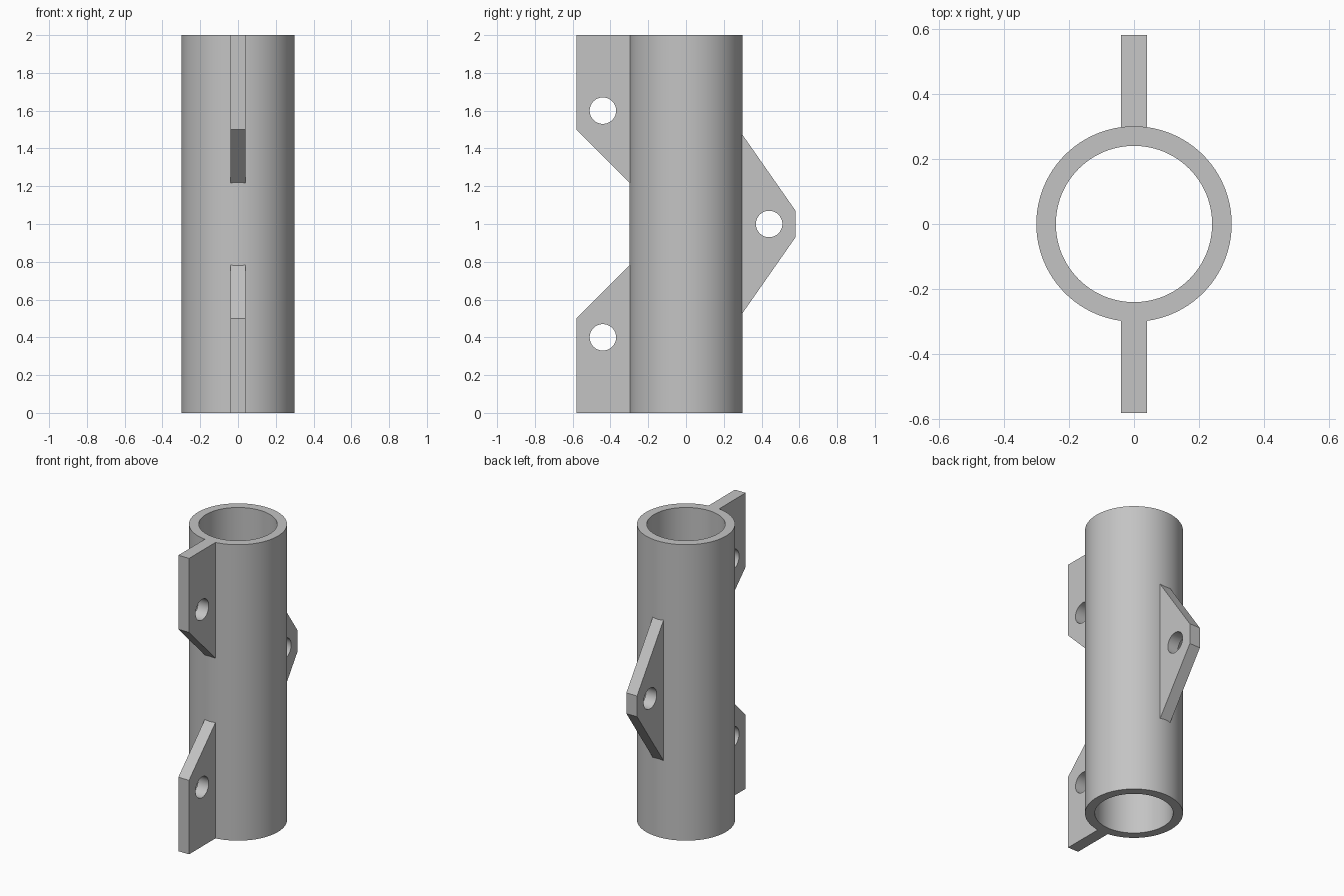
import bpy, bmesh, math
from mathutils import Matrix

cube = bpy.data.objects.get("Cube")
if cube:
    bpy.data.objects.remove(cube, do_unlink=True)

HEIGHT = 2.0
OUTER, INNER = 0.30, 0.24
HALF_THICK = 0.04
HOLE_RADIUS = 0.07

# Single grey metal
grey = bpy.data.materials.new("grey metal")
grey.use_nodes = True
colour = (0.55, 0.55, 0.55, 1)
grey.diffuse_color = colour
grey.node_tree.nodes["Principled BSDF"].inputs["Base Color"].default_value = colour


def make_object(name, bm):
    bmesh.ops.recalc_face_normals(bm, faces=bm.faces)
    mesh = bpy.data.meshes.new(name)
    bm.to_mesh(mesh)
    bm.free()
    mesh.materials.append(grey)
    obj = bpy.data.objects.new(name, mesh)
    bpy.context.collection.objects.link(obj)
    return obj


def smooth(obj):
    bpy.ops.object.select_all(action="DESELECT")
    obj.select_set(True)
    bpy.context.view_layer.objects.active = obj
    bpy.ops.object.shade_smooth_by_angle(angle=math.radians(30))


def tube(name, segments=96):
    # Spin the rectangular wall section around the z axis
    bm = bmesh.new()
    corners = [(INNER, 0), (OUTER, 0), (OUTER, HEIGHT), (INNER, HEIGHT)]
    verts = [bm.verts.new((r, 0, z)) for r, z in corners]
    edges = [bm.edges.new((verts[i - 1], verts[i])) for i in range(4)]
    bmesh.ops.spin(bm, geom=verts + edges, cent=(0, 0, 0), axis=(0, 0, 1),
                   angle=math.tau, steps=segments)
    bmesh.ops.remove_doubles(bm, verts=bm.verts, dist=1e-4)
    return make_object(name, bm)


def lug(name, profile, hole_y, hole_z):
    # Extrude the side profile across x
    bm = bmesh.new()
    face = bm.faces.new([bm.verts.new((-HALF_THICK, y, z)) for y, z in profile])
    extruded = bmesh.ops.extrude_face_region(bm, geom=[face])["geom"]
    moved = [v for v in extruded if isinstance(v, bmesh.types.BMVert)]
    bmesh.ops.translate(bm, verts=moved, vec=(2 * HALF_THICK, 0, 0))
    plate = make_object(name, bm)

    # Drill the pin hole, then discard the drill
    bm = bmesh.new()
    place = Matrix.Translation((0, hole_y, hole_z)) @ Matrix.Rotation(math.pi / 2, 4, "Y")
    bmesh.ops.create_cone(bm, cap_ends=True, segments=48, radius1=HOLE_RADIUS,
                          radius2=HOLE_RADIUS, depth=0.3, matrix=place)
    drill = make_object("hole_cutter", bm)
    drill.hide_render = True
    cut = plate.modifiers.new("pin hole", "BOOLEAN")
    cut.operation = "DIFFERENCE"
    cut.solver = "EXACT"
    cut.object = drill
    bpy.context.view_layer.objects.active = plate
    bpy.ops.object.modifier_apply(modifier=cut.name)
    bpy.data.objects.remove(drill, do_unlink=True)
    smooth(plate)


smooth(tube("tube"))

# Front lugs: the upper one mirrors the lower one
front = [(-0.29, 0), (-0.58, 0), (-0.58, 0.50), (-0.29, 0.79)]
lug("lower_front_lug", front, -0.44, 0.40)
lug("upper_front_lug", [(y, HEIGHT - z) for y, z in front], -0.44, HEIGHT - 0.40)

# Back lug at mid height
back = [(0.29, 0.515), (0.58, 0.93), (0.58, 1.07), (0.29, 1.485)]
lug("back_lug", back, 0.44, 1.0)
